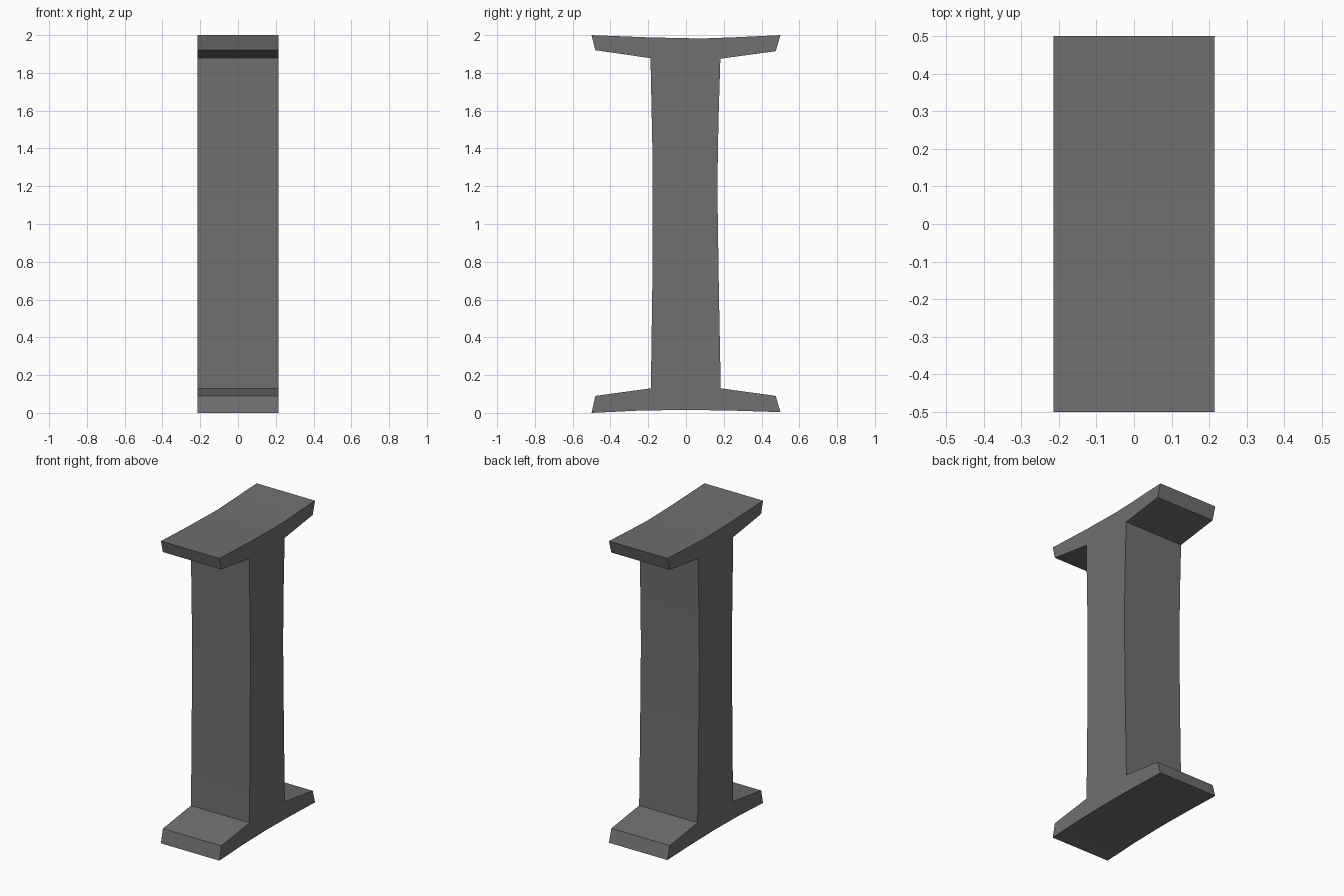
import bpy
import bmesh

cube = bpy.data.objects.get("Cube")
if cube:
    bpy.data.objects.remove(cube, do_unlink=True)

HALF_WIDTH = 0.214

grey = bpy.data.materials.new("dark_grey")
grey.use_nodes = True
colour = (0.16, 0.16, 0.16, 1)
grey.diffuse_color = colour
grey.node_tree.nodes["Principled BSDF"].inputs["Base Color"].default_value = colour

# Side outline (y, z): bottom edge, back side going up, top edge, front side going down
bottom = [(-0.5, 0.0), (-0.25, 0.012), (0.0, 0.016), (0.25, 0.012), (0.5, 0.004)]
back = [(0.475, 0.09), (0.184, 0.13), (0.174, 0.65), (0.166, 1.2), (0.172, 1.55), (0.182, 1.875)]
top = [(0.475, 1.915), (0.5, 2.0), (0.25, 1.988), (0.08, 1.982), (-0.2, 1.988), (-0.5, 2.0)]
front = [(-0.48, 1.92), (-0.188, 1.878), (-0.177, 1.35), (-0.178, 0.7), (-0.186, 0.13), (-0.48, 0.09)]

# Flanged beam: extrude the outline across the width
bm = bmesh.new()
outline = [bm.verts.new((-HALF_WIDTH, y, z)) for y, z in bottom + back + top + front]
side = bm.faces.new(outline)
extruded = bmesh.ops.extrude_face_region(bm, geom=[side], use_keep_orig=True)
moved = [v for v in extruded["geom"] if isinstance(v, bmesh.types.BMVert)]
bmesh.ops.translate(bm, verts=moved, vec=(2 * HALF_WIDTH, 0, 0))
bmesh.ops.recalc_face_normals(bm, faces=bm.faces)

mesh = bpy.data.meshes.new("flanged_beam")
bm.to_mesh(mesh)
bm.free()
mesh.materials.append(grey)
beam = bpy.data.objects.new("flanged_beam", mesh)
bpy.context.collection.objects.link(beam)

# Smooth the gentle curves, keep the corners crisp
bpy.ops.object.select_all(action="DESELECT")
beam.select_set(True)
bpy.context.view_layer.objects.active = beam
bpy.ops.object.shade_smooth_by_angle()
